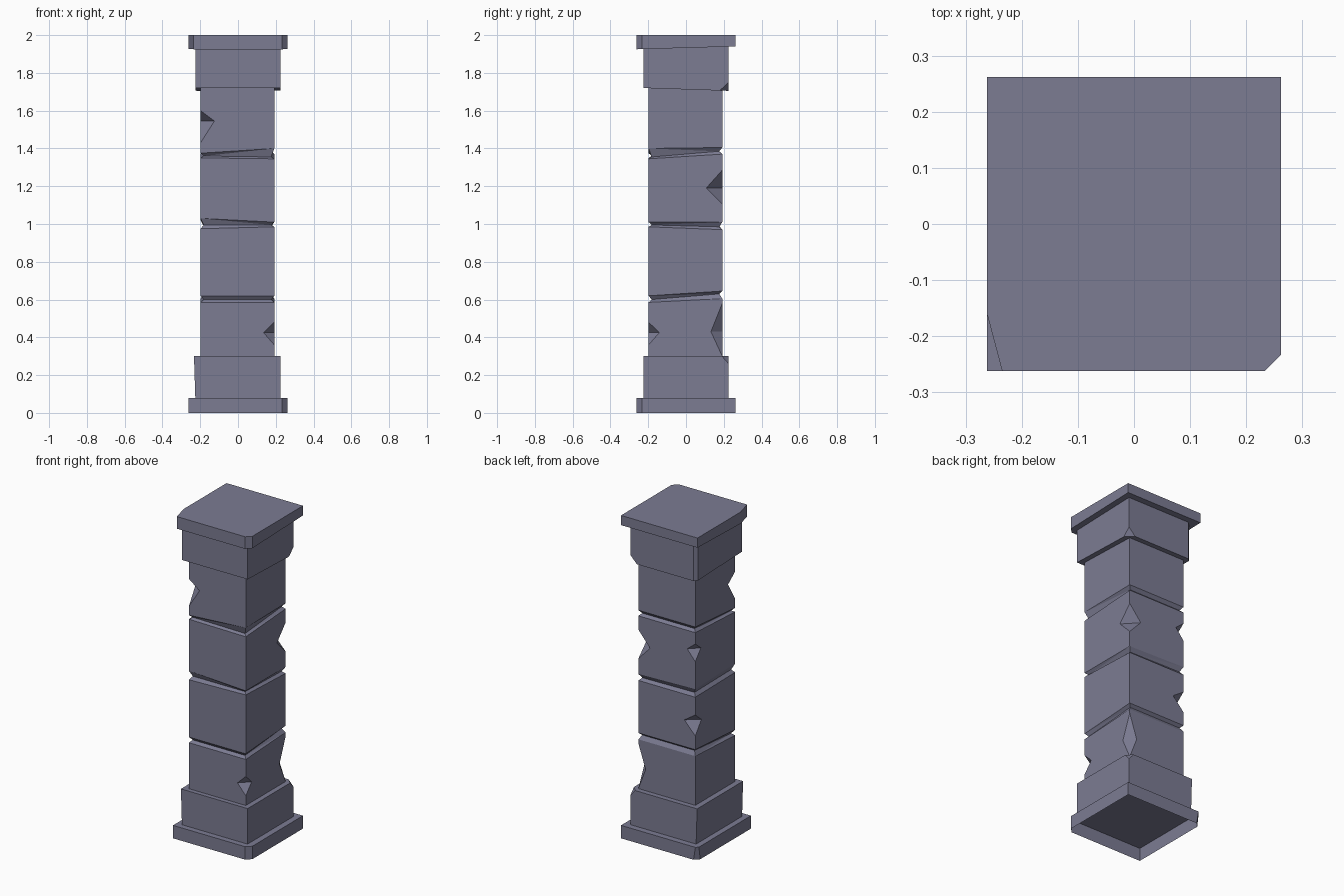
import bpy, bmesh
from mathutils import Vector

if "Cube" in bpy.data.objects:
    bpy.data.objects.remove(bpy.data.objects["Cube"])

stone = bpy.data.materials.new("slate_stone")
stone.diffuse_color = (0.2, 0.2, 0.29, 1)
stone.use_nodes = True
stone.node_tree.nodes["Principled BSDF"].inputs["Base Color"].default_value = stone.diffuse_color


def finish(name, bm):
    bmesh.ops.recalc_face_normals(bm, faces=bm.faces[:])
    me = bpy.data.meshes.new(name)
    bm.to_mesh(me)
    bm.free()
    me.materials.append(stone)
    ob = bpy.data.objects.new(name, me)
    bpy.context.collection.objects.link(ob)
    return ob


def ring(x0, x1, y0, y1, zs):
    """Four corners: front left, front right, back right, back left."""
    return [Vector(p) for p in zip((x0, x1, x1, x0), (y0, y0, y1, y1), zs)]


def stack(rings):
    """Skin a column of square rings, capped at both ends."""
    bm = bmesh.new()
    rows = [[bm.verts.new(p) for p in r] for r in rings]
    for a, b in zip(rows, rows[1:]):
        for i in range(4):
            j = (i + 1) % 4
            bm.faces.new((a[i], a[j], b[j], b[i]))
    bm.faces.new(rows[0][::-1])
    bm.faces.new(rows[-1])
    return bm


def slice_corner(bm, p, q, r):
    """Cut off whatever lies outside the plane through three points."""
    p, q, r = Vector(p), Vector(q), Vector(r)
    n = (q - p).cross(r - p).normalized()
    if n.dot(p - Vector((0, 0, 1 if p.z < 0.25 or p.z > 1.8 else p.z))) < 0:
        n = -n
    if n.xy.dot(p.xy) < 0:
        n = -n
    res = bmesh.ops.bisect_plane(bm, geom=bm.verts[:] + bm.edges[:] + bm.faces[:],
                                 plane_co=p, plane_no=n, clear_outer=True)
    edges = [e for e in res["geom_cut"] if isinstance(e, bmesh.types.BMEdge)]
    bmesh.ops.holes_fill(bm, edges=edges, sides=0)


def block(name, bottom, top, cuts, open_bottom=False):
    bm = stack([bottom, top])
    for c in cuts:
        slice_corner(bm, *c)
    if open_bottom:
        faces = [f for f in bm.faces if all(v.co.z < 0.001 for v in f.verts)]
        bmesh.ops.delete(bm, geom=faces, context='FACES_ONLY')
    return finish(name, bm)


def upright(xa, ya, xb, yb, z):
    """Vertical chamfer plane through two plan points."""
    return ((xa, ya, z), (xb, yb, z), (xa, ya, z + 0.1))


S = 0.262
# Foot slab, hollow underneath
block("foot_slab", ring(-S, S, -S, S, [0] * 4), ring(-S, S, -S, S, [0.08] * 4),
      [upright(0.233, -S, S, -0.233, 0),
       ((-0.235, S, 0.0), (-S, 0.235, 0.0), (-0.255, 0.255, 0.08))], True)

# Foot block with one broken upper corner
block("foot_block", ring(-0.226, 0.224, -0.226, 0.224, [0.078] * 4),
      ring(-0.233, 0.224, -0.226, 0.224, [0.3] * 4),
      [((0.224, 0.19, 0.3), (0.19, 0.224, 0.3), (0.224, 0.224, 0.262))])

# Capital block with slanted underside
block("capital_block", ring(-0.226, 0.224, -0.226, 0.224, [1.72, 1.72, 1.705, 1.705]),
      ring(-0.226, 0.224, -0.226, 0.224, [1.945] * 4),
      [((0.224, 0.18, 1.707), (0.18, 0.224, 1.705), (0.224, 0.224, 1.75)),
       upright(-0.226, 0.205, -0.207, 0.224, 1.8)])

# Top slab
block("top_slab", ring(-S, S, -S, S, [1.925, 1.925, 1.94, 1.94]),
      ring(-S, S, -S, S, [2] * 4),
      [upright(0.233, -S, S, -0.233, 1.95), upright(-S, -0.16, -0.235, -S, 1.95)])

# Shaft with three crooked V grooves
LO, HI = -0.198, 0.192
grooves = [
    ([.585, .585, .605, .605], [.60, .60, .63, .63], [.62, .62, .645, .645]),
    ([.975, .985, .97, .97], [.995, .995, .985, .99], [1.03, 1.01, 1.01, 1.02]),
    ([1.35, 1.345, 1.37, 1.37], [1.36, 1.355, 1.385, 1.385], [1.375, 1.40, 1.405, 1.405]),
]
rings = [ring(LO, HI, LO, HI, [0.29] * 4)]
D = 0.016
for low, mid, up in grooves:
    rings += [ring(LO, HI, LO, HI, low), ring(LO + D, HI - D, LO + D, HI - D, mid),
              ring(LO, HI, LO, HI, up)]
rings.append(ring(LO, HI, LO, HI, [1.725] * 4))
bm = stack(rings)
bmesh.ops.triangulate(bm, faces=[f for f in bm.faces])
shaft = finish("shaft", bm)

# Wedge chips on the shaft edges: x side, y side, low z, apex z, high z, x reach, y reach
chips = [
    (1, -1, .36, .425, .48, .057, .057),
    (-1, -1, .1 + 1.33, 1.545, 1.60, .073, .07),
    (1, 1, 1.105, 1.19, 1.285, .08, .085),
    (-1, 1, 1.19, 1.255, 1.30, .055, .055),
    (-1, 1, .73, .81, .86, .075, .06),
    (1, 1, .30, .43, .58, .05, .06),
]
for n, (sx, sy, z0, zm, z1, rx, ry) in enumerate(chips):
    cx, cy = (HI if sx > 0 else LO), (HI if sy > 0 else LO)
    pts = [Vector((cx, cy, z0)), Vector((cx, cy, z1)),
           Vector((cx - sx * rx, cy, zm)), Vector((cx, cy - sy * ry, zm))]
    m = (pts[2] + pts[3]) / 2
    bm = bmesh.new()
    vs = [bm.verts.new(m + (p - m) * 1.25) for p in pts]
    for f in ((0, 1, 2), (0, 1, 3), (0, 2, 3), (1, 2, 3)):
        bm.faces.new([vs[i] for i in f])
    cutter = finish("chip_cutter_%d" % n, bm)
    cutter.hide_render = True
    mod = shaft.modifiers.new("chip", 'BOOLEAN')
    mod.operation, mod.solver, mod.object = 'DIFFERENCE', 'EXACT', cutter

# Bake the chips and drop the cutters
bpy.context.view_layer.update()
baked = bpy.data.meshes.new_from_object(shaft.evaluated_get(bpy.context.evaluated_depsgraph_get()))
shaft.modifiers.clear()
shaft.data = baked
for ob in list(bpy.data.objects):
    if ob.name.startswith("chip_cutter"):
        bpy.data.objects.remove(ob)
